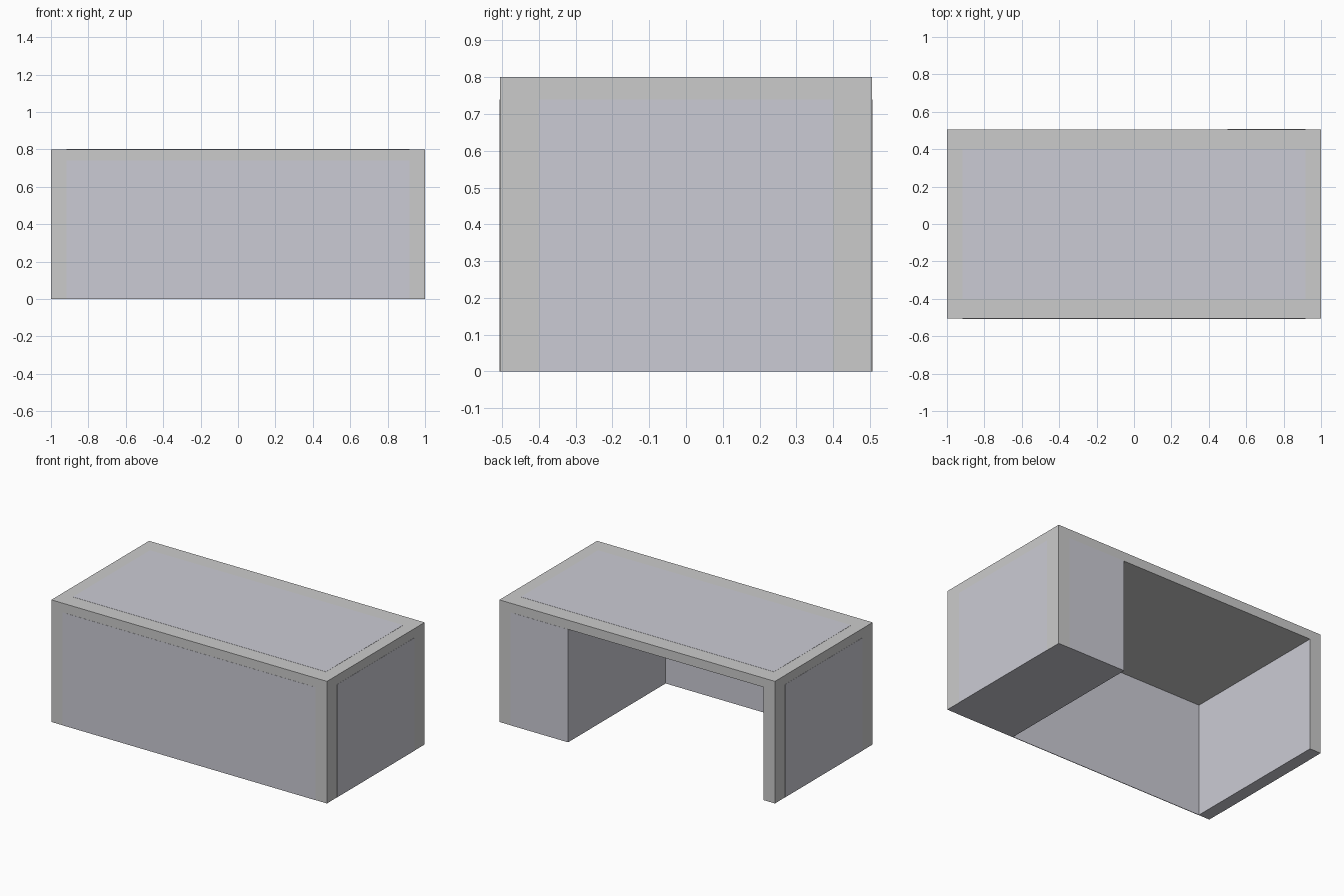
import bpy, bmesh

if "Cube" in bpy.data.objects:
    bpy.data.objects.remove(bpy.data.objects["Cube"])

W, D, H = 0.999, 0.506, 0.80      # half width, half depth, height
T = 0.74                          # underside of the top
PX, PY = 0.918, 0.40              # half extents of the inlaid panels
GAP = 0.001                       # how far the inlays stand proud

blue = bpy.data.materials.new("slate_blue")
blue.diffuse_color = (0.60, 0.60, 0.66, 1)
blue.use_nodes = True
blue.node_tree.nodes["Principled BSDF"].inputs["Base Color"].default_value = blue.diffuse_color
grey = bpy.data.materials.new("light_grey")
grey.diffuse_color = (0.72, 0.72, 0.71, 1)
grey.use_nodes = True
grey.node_tree.nodes["Principled BSDF"].inputs["Base Color"].default_value = grey.diffuse_color


def finish(name, bm, mats):
    bmesh.ops.recalc_face_normals(bm, faces=bm.faces)
    me = bpy.data.meshes.new(name)
    bm.to_mesh(me)
    bm.free()
    for m in mats:
        me.materials.append(m)
    ob = bpy.data.objects.new(name, me)
    bpy.context.collection.objects.link(ob)
    return ob


def panel(name, lo, hi):
    """Thin blue box between two corners."""
    bm = bmesh.new()
    bmesh.ops.create_cube(bm, size=1)
    for v in bm.verts:
        v.co = [(a + b) / 2 + c * (b - a) for a, b, c in zip(lo, hi, v.co)]
    return finish(name, bm, [blue])


# Desk carcass: side leg, top and wide pedestal as one extruded profile
profile = [(-W, 0), (-PX, 0), (-PX, T), (0.5, T), (0.5, 0), (W, 0), (W, H), (-W, H)]
bm = bmesh.new()
face = bm.faces.new([bm.verts.new((x, -D, z)) for x, z in profile])
ext = bmesh.ops.extrude_face_region(bm, geom=[face])
for v in ext["geom"]:
    if isinstance(v, bmesh.types.BMVert):
        v.co.y = D
# Blue knee-space walls and undersides of the supports
for f in bm.faces:
    c = f.calc_center_median()
    inner_wall = abs(f.normal.x) > 0.9 or len({round(v.co.x, 3) for v in f.verts}) == 1
    if c.z < 0.01 or (inner_wall and abs(c.x) < 0.95):
        f.material_index = 1
finish("desk_carcass", bm, [grey, blue])

# Modesty panel closing the front of the knee space
panel("front_panel", (-PX, -D - GAP, 0), (PX, -D + 0.003, T))

# Inlaid panels on the top, both sides and the back of the pedestal
panel("top_inlay", (-PX, -PY, H - GAP), (PX, PY, H + GAP))
for side, s in (("left", -1), ("right", 1)):
    xs = sorted((s * (W - GAP), s * (W + GAP)))
    panel(side + "_inlay", (xs[0], -PY, 0), (xs[1], PY, T))
panel("pedestal_back_inlay", (0.5, D - GAP, 0), (PX, D + GAP, T))
